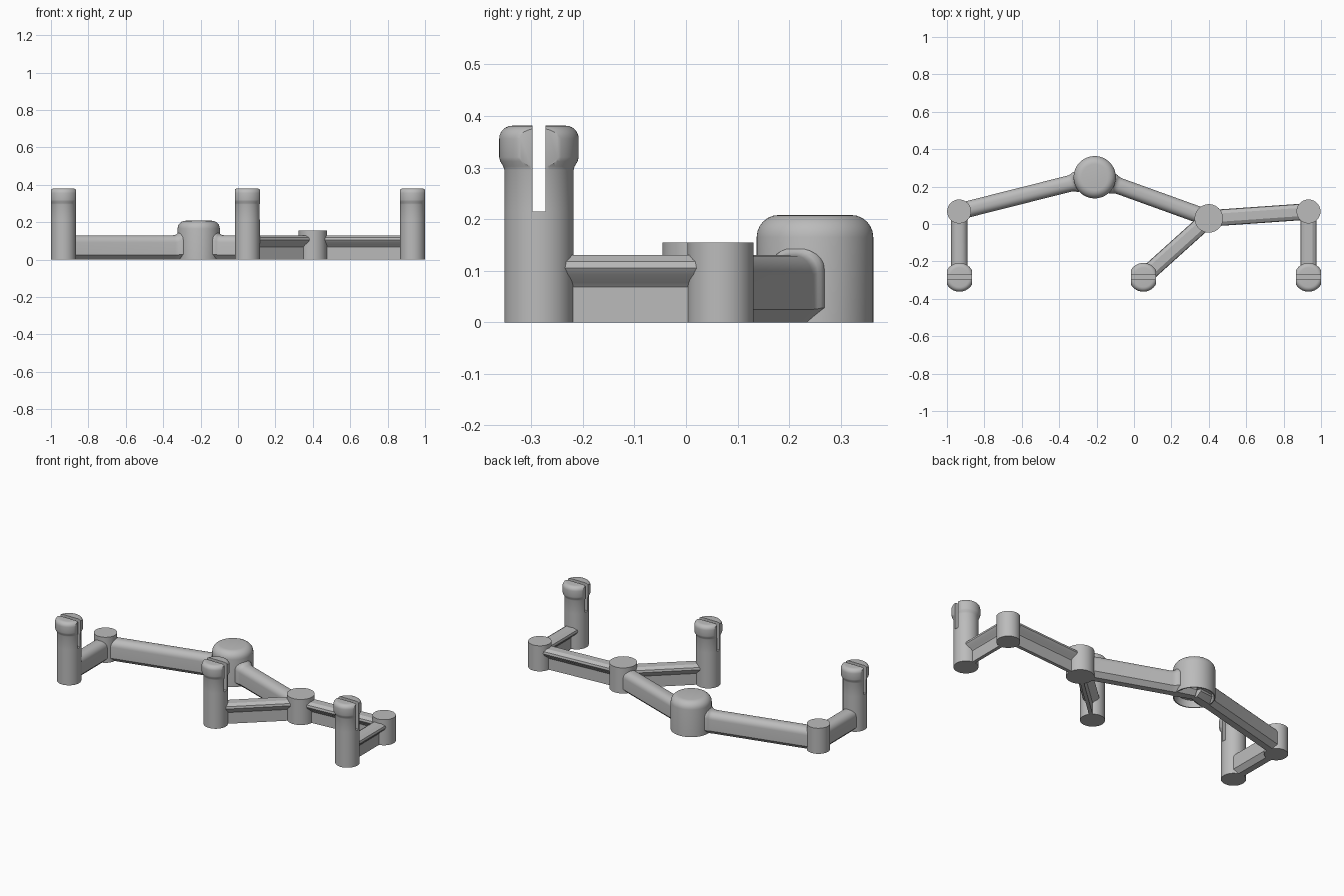
import bpy, bmesh, math
from mathutils import Vector

cube = bpy.data.objects.get("Cube")
if cube:
    bpy.data.objects.remove(cube, do_unlink=True)

# One plain grey for the whole piece
grey = bpy.data.materials.new("plain grey")
grey.use_nodes = True
grey.diffuse_color = (0.5, 0.5, 0.5, 1)
grey.node_tree.nodes["Principled BSDF"].inputs["Base Color"].default_value = (0.5, 0.5, 0.5, 1)


def finish(name, bm, at=(0, 0)):
    bmesh.ops.recalc_face_normals(bm, faces=bm.faces)
    mesh = bpy.data.meshes.new(name)
    bm.to_mesh(mesh)
    bm.free()
    mesh.materials.append(grey)
    obj = bpy.data.objects.new(name, mesh)
    obj.location = (at[0], at[1], 0)
    bpy.context.collection.objects.link(obj)
    bpy.ops.object.select_all(action='DESELECT')
    obj.select_set(True)
    bpy.context.view_layer.objects.active = obj
    bpy.ops.object.shade_smooth_by_angle(angle=math.radians(32))
    return obj


def loft(bm, rings):
    """Skin equal closed rings of points and cap both ends."""
    rows = [[bm.verts.new(p) for p in ring] for ring in rings]
    n = len(rows[0])
    for a, b in zip(rows, rows[1:]):
        for i in range(n):
            j = (i + 1) % n
            bm.faces.new((a[i], a[j], b[j], b[i]))
    bm.faces.new(rows[0])
    bm.faces.new(rows[-1])


def turned(bm, profile, sides=64):
    """Lathe (radius, height) points about the z axis."""
    turns = [math.tau * i / sides for i in range(sides)]
    loft(bm, [[(r * math.cos(t), r * math.sin(t), z) for t in turns] for r, z in profile])


def arc(cx, cz, r, steps=6):
    """Quarter round from facing outward to facing up."""
    return [(cx + r * math.cos(k * math.pi / 2 / steps),
             cz + r * math.sin(k * math.pi / 2 / steps)) for k in range(steps + 1)]


def slice_off(bm, co, normal):
    """Cut away the side the normal points to and close the cut."""
    cut = bmesh.ops.bisect_plane(bm, geom=bm.verts[:] + bm.edges[:] + bm.faces[:],
                                 plane_co=co, plane_no=normal, clear_outer=True)
    edges = [e for e in cut["geom_cut"] if isinstance(e, bmesh.types.BMEdge)]
    if edges:
        bmesh.ops.holes_fill(bm, edges=edges, sides=0)


# Half sections (half width, height) of the two kinds of bar
ROUND_BAR = [(0.019, 0), (0.044, 0.025)] + arc(0.006, 0.092, 0.038)
RAIL_BAR = [(0.01, 0), (0.01, 0.068), (0.017, 0.077), (0.036, 0.092),
            (0.044, 0.105), (0.041, 0.118), (0.022, 0.13)]
# Distance from the hub centre and swelling, for the blend into the hub
FLARE = [(0, 1), (0.1, 1.25), (0.112, 1.2), (0.118, 1.1), (0.128, 1.03), (0.14, 1)]


def bar(name, start, end, half, flared=False):
    a, b = Vector((*start, 0)), Vector((*end, 0))
    along = (b - a).normalized()
    side = Vector((-along.y, along.x, 0))
    section = half + [(-w, z) for w, z in reversed(half)]
    stations = (FLARE if flared else [(0, 1)]) + [((b - a).length, 1)]
    bm = bmesh.new()
    loft(bm, [[a + along * d + side * (w * s) + Vector((0, 0, z * (1 + (s - 1) * 0.5)))
               for w, z in section] for d, s in stations])
    finish(name, bm)


# Plan positions
hub = (-0.21, 0.25)
middle = (0.4, 0.03)
right_corner, left_corner = (-0.935, 0.067), (0.933, 0.067)
right_front, middle_front, left_front = (-0.933, -0.285), (0.05, -0.285), (0.933, -0.285)

# Domed hub with a recessed underside
bm = bmesh.new()
turned(bm, [(0.02, 0.04), (0.1, 0.04), (0.107, 0), (0.113, 0)] + arc(0.07, 0.165, 0.043))
finish("hub", bm, hub)

# Short flat-topped posts at the joints
for name, at, r in (("right_corner_post", right_corner, 0.064),
                    ("left_corner_post", left_corner, 0.064),
                    ("middle_post", middle, 0.076)):
    bm = bmesh.new()
    turned(bm, [(r, 0), (r, 0.155)])
    finish(name, bm, at)

# Tall snap posts: a solid shaft and two split prongs with a swollen head
SHAFT, SPLIT = 0.067, 0.215
HEAD = [(SHAFT, SPLIT), (SHAFT, 0.295), (0.069, 0.302), (0.075, 0.312),
        (0.077, 0.32)] + arc(0.052, 0.356, 0.025)
for name, at in (("right", right_front), ("middle", middle_front), ("left", left_front)):
    bm = bmesh.new()
    turned(bm, [(SHAFT, 0), (SHAFT, SPLIT)])
    finish(name + "_snap_shaft", bm, at)
    for label, s in (("front", -1), ("back", 1)):
        bm = bmesh.new()
        turned(bm, HEAD)
        slice_off(bm, (0, s * 0.0125, 0), (0, -s, 0))
        for e in (-1, 1):
            slice_off(bm, (e * 0.0672, 0, 0), (e, 0, 0))
        finish(name + "_snap_" + label + "_prong", bm, at)

# Connecting bars
bar("hub_to_right_bar", hub, right_corner, ROUND_BAR, True)
bar("hub_to_middle_bar", hub, middle, ROUND_BAR, True)
bar("right_arm", right_corner, right_front, ROUND_BAR)
bar("middle_to_left_rail", middle, left_corner, RAIL_BAR)
bar("middle_arm", middle, middle_front, RAIL_BAR)
bar("left_arm", left_corner, left_front, RAIL_BAR)
